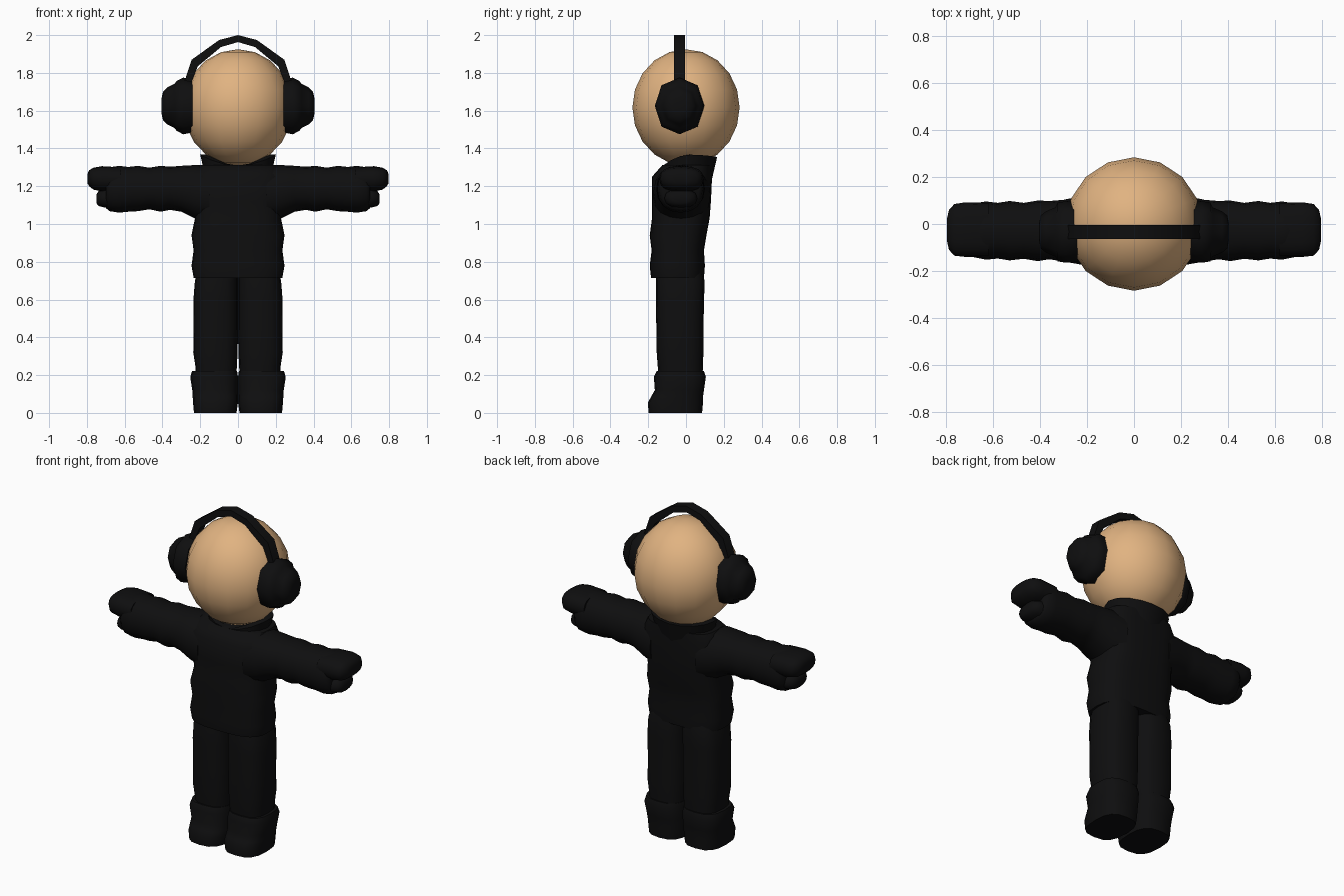
import bpy, bmesh, math
from mathutils import Vector

if "Cube" in bpy.data.objects:
    bpy.data.objects.remove(bpy.data.objects["Cube"])


def material(name, rgb):
    m = bpy.data.materials.new(name)
    m.diffuse_color = (*rgb, 1)
    m.use_nodes = True
    m.node_tree.nodes["Principled BSDF"].inputs["Base Color"].default_value = m.diffuse_color
    return m


SKIN = material("warm tan", (0.75, 0.45, 0.22))
BLACK = material("black cloth", (0.0045, 0.0045, 0.0048))


def finish(name, bm, mat, angle=50):
    bmesh.ops.recalc_face_normals(bm, faces=bm.faces)
    me = bpy.data.meshes.new(name)
    bm.to_mesh(me)
    bm.free()
    me.materials.append(mat)
    ob = bpy.data.objects.new(name, me)
    bpy.context.collection.objects.link(ob)
    bpy.ops.object.select_all(action='DESELECT')
    ob.select_set(True)
    bpy.context.view_layer.objects.active = ob
    bpy.ops.object.shade_smooth_by_angle(angle=math.radians(angle))
    return ob


def loft(name, sections, axis='z', power=2.0, n=16, side=1, mat=BLACK, angle=50):
    """Skin rounded sections: (position, a_min, a_max, b_min, b_max).
    axis z: a = x, b = y.  axis x: a = y, b = z.  side -1 mirrors in x."""
    bm = bmesh.new()
    rings = []
    for p, a0, a1, b0, b1 in sections:
        ring = []
        for i in range(n):
            t = 2 * math.pi * i / n
            c, s = math.cos(t), math.sin(t)
            a = (a0 + a1) / 2 + (a1 - a0) / 2 * math.copysign(abs(c) ** (2 / power), c)
            b = (b0 + b1) / 2 + (b1 - b0) / 2 * math.copysign(abs(s) ** (2 / power), s)
            co = (a, b, p) if axis == 'z' else (p, a, b)
            ring.append(bm.verts.new((co[0] * side, co[1], co[2])))
        rings.append(ring)
    for r, q in zip(rings, rings[1:]):
        for i in range(n):
            j = (i + 1) % n
            bm.faces.new((r[i], r[j], q[j], q[i]))
    bm.faces.new(rings[0])
    bm.faces.new(rings[-1])
    return finish(name, bm, mat, angle)


# Head
bm = bmesh.new()
bmesh.ops.create_uvsphere(bm, u_segments=16, v_segments=10, radius=1)
for v in bm.verts:
    v.co = Vector((v.co.x * 0.29, v.co.y * 0.284, 1.617 + v.co.z * 0.308))
finish("head", bm, SKIN, 60)

# Jumper body with loose folds
loft("jumper_body", [
    (0.715, -.235, .235, -.185, .095), (0.78, -.246, .246, -.192, .10),
    (0.86, -.235, .235, -.182, .095), (0.94, -.246, .246, -.192, .108),
    (1.03, -.228, .228, -.18, .125), (1.12, -.24, .24, -.18, .132),
    (1.25, -.25, .25, -.18, .138), (1.312, -.21, .21, -.125, .135)], power=3, n=24)

# Collar: open ring, high at the back and low at the front
bm = bmesh.new()
n = 16
loops = []
for rx, y0, y1, z, lift in ((.17, -.12, .138, 1.24, 0), (.20, -.12, .165, 1.355, 1),
                            (.15, -.09, .125, 1.355, 1), (.13, -.08, .10, 1.25, 0)):
    loop = []
    for i in range(n):
        t = 2 * math.pi * i / n
        s = math.sin(t)
        drop = lift * (.045 * max(0, -s) ** 2 - .012 * (1 - s * s))
        loop.append(bm.verts.new((rx * math.cos(t), (y0 + y1) / 2 + (y1 - y0) / 2 * s, z - drop)))
    loops.append(loop)
for k in range(4):
    r, q = loops[k], loops[(k + 1) % 4]
    for i in range(n):
        j = (i + 1) % n
        bm.faces.new((r[i], r[j], q[j], q[i]))
finish("collar", bm, BLACK)

for side, tag in ((1, "left"), (-1, "right")):
    # Sleeve with folds
    loft("sleeve_" + tag, [
        (.15, -.175, .13, 1.00, 1.31), (.23, -.172, .118, 1.03, 1.312),
        (.30, -.16, .103, 1.065, 1.308), (.36, -.15, .098, 1.075, 1.303),
        (.41, -.158, .10, 1.065, 1.308), (.47, -.148, .09, 1.078, 1.298),
        (.53, -.155, .098, 1.068, 1.308), (.58, -.147, .09, 1.065, 1.302),
        (.63, -.152, .096, 1.06, 1.308), (.68, -.142, .088, 1.068, 1.30),
        (.70, -.125, .07, 1.085, 1.285)], 'x', 2.2, 16, side)
    # Mitten: fingers above, thumb below
    loft("fingers_" + tag, [
        (.62, -.14, .09, 1.17, 1.30), (.72, -.14, .092, 1.172, 1.306),
        (.765, -.135, .085, 1.182, 1.298), (.788, -.11, .06, 1.20, 1.285),
        (.797, -.07, .02, 1.215, 1.265)], 'x', 2.6, 16, side)
    loft("thumb_" + tag, [
        (.62, -.115, .06, 1.075, 1.19), (.71, -.115, .06, 1.088, 1.185),
        (.738, -.10, .045, 1.095, 1.175), (.75, -.07, .015, 1.11, 1.155)], 'x', 2.4, 12, side)
    # Trouser leg
    loft("trouser_leg_" + tag, [
        (.15, .01, .225, -.14, .085), (.25, .006, .226, -.15, .09),
        (.32, .002, .237, -.155, .092), (.45, 0, .235, -.157, .092),
        (.60, 0, .236, -.16, .096), (.70, 0, .228, -.16, .098),
        (.76, 0, .21, -.15, .085)], 'z', 2.8, 16, side)
    # Boot with a toe pushed forward
    loft("boot_" + tag, [
        (0, .008, .233, -.198, .085), (.055, .0, .238, -.202, .09),
        (.085, .0, .24, -.185, .09), (.12, .0, .242, -.165, .095),
        (.19, .0, .253, -.17, .105), (.222, .005, .243, -.155, .095)],
        'z', 2.8, 16, side)
    # Headphone cup: cushion ring and smaller outer cap
    cup = [(.24, .128, .140), (.29, .131, .150), (.325, .125, .132), (.335, .105, .118),
           (.375, .088, .098), (.397, .07, .075), (.405, .035, .04)]
    loft("headphone_cup_" + tag,
         [(x, -.034 - ry, -.034 + ry, 1.625 - rz, 1.625 + rz) for x, ry, rz in cup],
         'x', 2.2, 8, side)

# Headphone band: square strip along an arch
outer = [(.30, 1.72), (.278, 1.77), (.245, 1.87), (.10, 1.974), (0, 2.0)]
inner = [(.265, 1.70), (.247, 1.75), (.213, 1.835), (.09, 1.937), (0, 1.963)]
outer += [(-x, z) for x, z in outer[-2::-1]]
inner += [(-x, z) for x, z in inner[-2::-1]]
bm = bmesh.new()
rings = [[bm.verts.new((x, y, z)) for (x, z), y in ((o, -.064), (o, -.004), (i, -.004), (i, -.064))]
         for o, i in zip(outer, inner)]
for r, q in zip(rings, rings[1:]):
    for k in range(4):
        j = (k + 1) % 4
        bm.faces.new((r[k], r[j], q[j], q[k]))
bm.faces.new(rings[0])
bm.faces.new(rings[-1])
finish("headphone_band", bm, BLACK, 40)
